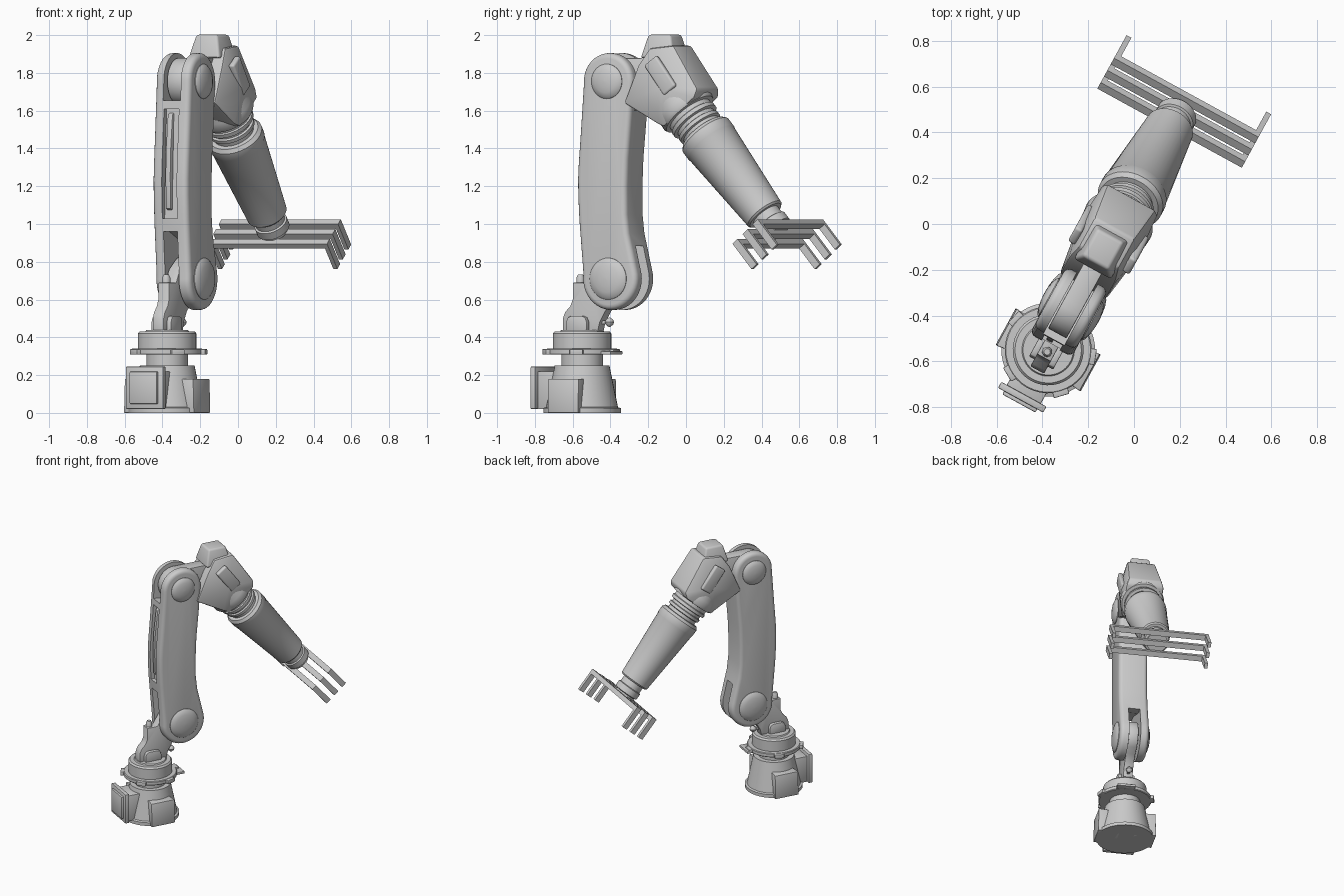
import bpy, bmesh, math
from mathutils import Matrix, Vector

if "Cube" in bpy.data.objects:
    bpy.data.objects.remove(bpy.data.objects["Cube"])

# The arm lies in one vertical plane: local x = reach direction, local y = sideways
WORLD = Matrix.Translation((-0.375, -0.55, 0)) @ Matrix.Rotation(math.radians(61.3), 4, 'Z')
I = Matrix.Identity(4)


def finish(name, bm, mat, bevel=0.0, seg=2):
    bm.transform(mat)
    bmesh.ops.recalc_face_normals(bm, faces=bm.faces)
    me = bpy.data.meshes.new(name)
    bm.to_mesh(me)
    bm.free()
    ob = bpy.data.objects.new(name, me)
    bpy.context.collection.objects.link(ob)
    ob.matrix_world = WORLD
    if bevel:
        m = ob.modifiers.new("bevel", 'BEVEL')
        m.width, m.segments, m.limit_method = bevel, seg, 'ANGLE'
        m.angle_limit = math.radians(35)
    return ob


def prism(name, pts, y0, y1, bevel=0.0, seg=2):
    """Side outline in x, z, extruded sideways."""
    bm = bmesh.new()
    f = bm.faces.new([bm.verts.new((x, y0, z)) for x, z in pts])
    r = bmesh.ops.extrude_face_region(bm, geom=[f])
    bmesh.ops.translate(bm, vec=(0, y1 - y0, 0),
                        verts=[v for v in r['geom'] if isinstance(v, bmesh.types.BMVert)])
    return finish(name, bm, I, bevel, seg)


def lathe(name, prof, mat=I, n=40):
    """Profile of (radius, height) spun about the matrix's z axis."""
    bm = bmesh.new()
    rings = [[bm.verts.new((r * math.cos(2 * math.pi * k / n), r * math.sin(2 * math.pi * k / n), h))
              for k in range(n)] for r, h in prof]
    for a, b in zip(rings, rings[1:]):
        for k in range(n):
            bm.faces.new((a[k], a[(k + 1) % n], b[(k + 1) % n], b[k]))
    bm.faces.new(rings[0])
    bm.faces.new(rings[-1])
    return finish(name, bm, mat)


def box(name, c, size, bevel=0.0, mat=I, taper=1.0, seg=2):
    bm = bmesh.new()
    bmesh.ops.create_cube(bm, size=1)
    for v in bm.verts:
        k = taper if v.co.z > 0 else 1
        v.co = Vector((v.co.x * size[0] * k, v.co.y * size[1] * k, v.co.z * size[2])) + Vector(c)
    return finish(name, bm, mat, bevel, seg)


def arc(cx, cz, r, a0, a1, n):
    return [(cx + r * math.cos(math.radians(a0 + (a1 - a0) * i / n)),
             cz + r * math.sin(math.radians(a0 + (a1 - a0) * i / n))) for i in range(n + 1)]


def side(s):
    return Matrix.Rotation(-s * math.pi / 2, 4, 'X')   # z axis to +-y


SIDES = ((1, "left"), (-1, "right"))

# Base: flared foot, neck, flange and turntable
lathe("base_foot", [(0.205, 0), (0.205, 0.025), (0.19, 0.03), (0.145, 0.25), (0.11, 0.25), (0.11, 0.31)])
lathe("turntable_flange", [(0.185, 0.308), (0.19, 0.313), (0.19, 0.335), (0.185, 0.34)])
lathe("turntable", [(0.155, 0.34), (0.155, 0.42), (0.145, 0.432), (0.115, 0.432), (0.11, 0.44)])
for a in (0, 75, 150, 225, 290):
    box("flange_lug", (0.19, 0, 0.323), (0.04, 0.07, 0.03), 0.004,
        Matrix.Rotation(math.radians(a), 4, 'Z'))
box("flange_stop", (0.195, -0.03, 0.318), (0.06, 0.13, 0.018), 0.003)

# Boxes around the foot
for s, n in SIDES:
    prof = [(0.05, 0.0), (0.212, 0.0), (0.207, 0.18), (0.05, 0.18)]
    bm = bmesh.new()
    fr = [[bm.verts.new((x * (1 if y > 0.1 else 0.8), s * y, z)) for y, z in prof] for x in (-0.092, 0.092)]
    bm.faces.new(fr[0])
    bm.faces.new(fr[1])
    for k in range(4):
        bm.faces.new((fr[0][k], fr[0][(k + 1) % 4], fr[1][(k + 1) % 4], fr[1][k]))
    finish("foot_box_" + n, bm, I, 0.005)
box("rear_box", (-0.14, 0, 0.12), (0.18, 0.17, 0.2), 0.005)
box("rear_plate", (-0.236, 0, 0.133), (0.03, 0.225, 0.225), 0.005)
box("rear_cover", (-0.256, 0, 0.133), (0.022, 0.165, 0.17), 0.005)

# Shoulder: cheeks, curved bracket, knob and bolt
for s, n in SIDES:
    prism("shoulder_cheek_" + n, [(-0.065, 0.42), (0.06, 0.42), (0.06, 0.48), (0.05, 0.505),
          (0.03, 0.513), (-0.035, 0.513), (-0.055, 0.505), (-0.065, 0.48)], s * 0.028, s * 0.06, 0.004)
prism("shoulder_bracket",
      [(-0.1, 0.42), (0.11, 0.42), (0.125, 0.48), (0.16, 0.54), (0.22, 0.58)]
      + arc(0.215, 0.71, 0.12, -60, 130, 12)
      + [(0.08, 0.76), (0.04, 0.69), (-0.04, 0.69), (-0.04, 0.6), (-0.055, 0.565), (-0.085, 0.535), (-0.1, 0.5)],
      -0.034, 0.034, 0.005)
lathe("bracket_knob", [(0.022, 0.68), (0.022, 0.715), (0.014, 0.732)], Matrix.Translation((-0.01, 0, 0)), 16)
lathe("bracket_bolt", [(0.006, -0.024), (0.02, -0.012), (0.024, 0), (0.02, 0.012), (0.006, 0.024)],
      Matrix.Translation((0.165, 0, 0.48)), 16)
box("bolt_stem", (0.13, 0, 0.48), (0.06, 0.02, 0.02))

# Upper arm: bent bar with forked ends
outline = (arc(0.218, 0.71, 0.165, 172, 377, 24)
           + [(0.352, 0.86), (0.33, 0.95), (0.319, 1.05), (0.318, 1.2), (0.324, 1.35), (0.342, 1.55)]
           + arc(0.207, 1.755, 0.15, -5, 184, 22)
           + [(0.04, 1.5), (0.026, 1.32), (0.022, 1.24), (0.023, 1.15), (0.03, 1.02)])
arm = prism("upper_arm", outline, -0.105, 0.105, 0.028, 4)
cuts = [prism("slot_lower", [(-0.1, 0.4), (0.5, 0.4), (0.5, 0.87), (0.27, 0.89), (0.1, 0.96), (-0.1, 0.96)], -0.042, 0.042),
        prism("slot_upper", [(-0.1, 1.68), (0.25, 1.62), (0.5, 1.57), (0.5, 2.1), (-0.1, 2.1)], -0.052, 0.052),
        prism("slot_rear", [(-0.1, 1.03), (0.055, 1.03), (0.062, 1.25), (0.075, 1.61), (-0.1, 1.61)], -0.045, 0.045)]
for c in cuts:
    c.hide_render = True
    m = arm.modifiers.new(c.name, 'BOOLEAN')
    m.operation, m.object, m.solver = 'DIFFERENCE', c, 'EXACT'
prism("rear_rib", [(0.1, 1.06), (0.04, 1.08), (0.034, 1.25), (0.04, 1.4), (0.06, 1.58), (0.1, 1.6)], 0.0, 0.03, 0.004)

# Domed pivot caps
for s, n in SIDES:
    for part, x, z, r in (("lower", 0.215, 0.71, 0.11), ("upper", 0.207, 1.755, 0.092)):
        lathe(part + "_pivot_cap_" + n,
              [(r, 0.09), (r, 0.108), (r * 0.9, 0.118), (r * 0.65, 0.127), (r * 0.35, 0.132), (r * 0.05, 0.134)],
              Matrix.Translation((x, 0, z)) @ side(s))

# Elbow: hub tongue, housing, top boss and side panels
prism("elbow_tongue", [(0.5, 1.6), (0.55, 1.88)] + arc(0.207, 1.755, 0.125, 80, 280, 14), -0.046, 0.046, 0.005)
hp = [(0.315, 1.64, 0.115), (0.40, 1.84, 0.115), (0.46, 1.93, 0.10), (0.605, 1.945, 0.10),
      (0.76, 1.715, 0.12), (0.75, 1.67, 0.135), (0.565, 1.515, 0.135), (0.52, 1.53, 0.12)]
bm = bmesh.new()
L, R = ([bm.verts.new((x, s * w, z)) for x, z, w in hp] for s in (1, -1))
mid = [[bm.verts.new((0.55, s * 0.15, 1.72))] for s in (1, -1)]
for k in range(len(hp)):
    j = (k + 1) % len(hp)
    bm.faces.new((L[k], L[j], R[j], R[k]))
    bm.faces.new((L[k], L[j], mid[0][0]))
    bm.faces.new((R[k], R[j], mid[1][0]))
finish("elbow_housing", bm, I, 0.012)
box("elbow_boss", (0.5, 0, 1.94), (0.2, 0.19, 0.125), 0.014, taper=0.68, seg=3)

# Forearm frame: z runs down the forearm axis
F = Matrix.Translation((0.747, 0, 1.467)) @ Matrix.Rotation(math.atan2(0.65, -0.76), 4, 'Y')
for s, n in SIDES:
    pan = Matrix.Translation((0.55, 0, 1.785)) @ Matrix.Rotation(math.atan2(0.6, -0.8), 4, 'Y')
    p = box("elbow_panel_" + n, (0, s * 0.135, 0), (0.09, 0.036, 0.2), 0.012, pan, seg=3)
lathe("elbow_collar", [(0.13, -0.3), (0.155, -0.21), (0.158, -0.165), (0.15, -0.15), (0.128, -0.148),
      (0.128, -0.125), (0.136, -0.12), (0.136, -0.098), (0.115, -0.094), (0.115, -0.075), (0.126, -0.07),
      (0.126, -0.05), (0.112, -0.045), (0.112, 0.0)], F)
lathe("forearm", [(0.115, -0.022), (0.135, -0.02), (0.15, 0.0), (0.15, 0.05), (0.147, 0.055), (0.109, 0.545), (0.1, 0.555)], F)
lathe("wrist", [(0.08, 0.54), (0.08, 0.6), (0.09, 0.605), (0.09, 0.65), (0.075, 0.656), (0.075, 0.672)], F)

# Gripper: three cross bars with a finger at each end
for i in (-1, 0, 1):
    box("gripper_bar", (i * 0.08, 0, 0.684), (0.04, 0.72, 0.034), 0.0, F)
    for s, n in SIDES:
        box("gripper_finger_" + n, (i * 0.08, s * 0.348, 0.755), (0.04, 0.024, 0.176), 0.0, F)

# Bake modifiers, drop cutters, smooth by angle
bpy.context.view_layer.update()
bpy.ops.object.select_all(action='DESELECT')
for ob in bpy.context.scene.objects:
    if ob not in cuts:
        ob.select_set(True)
bpy.context.view_layer.objects.active = arm
bpy.ops.object.convert(target='MESH')
for c in cuts:
    bpy.data.objects.remove(c)
bpy.ops.object.shade_smooth_by_angle(angle=math.radians(32))
